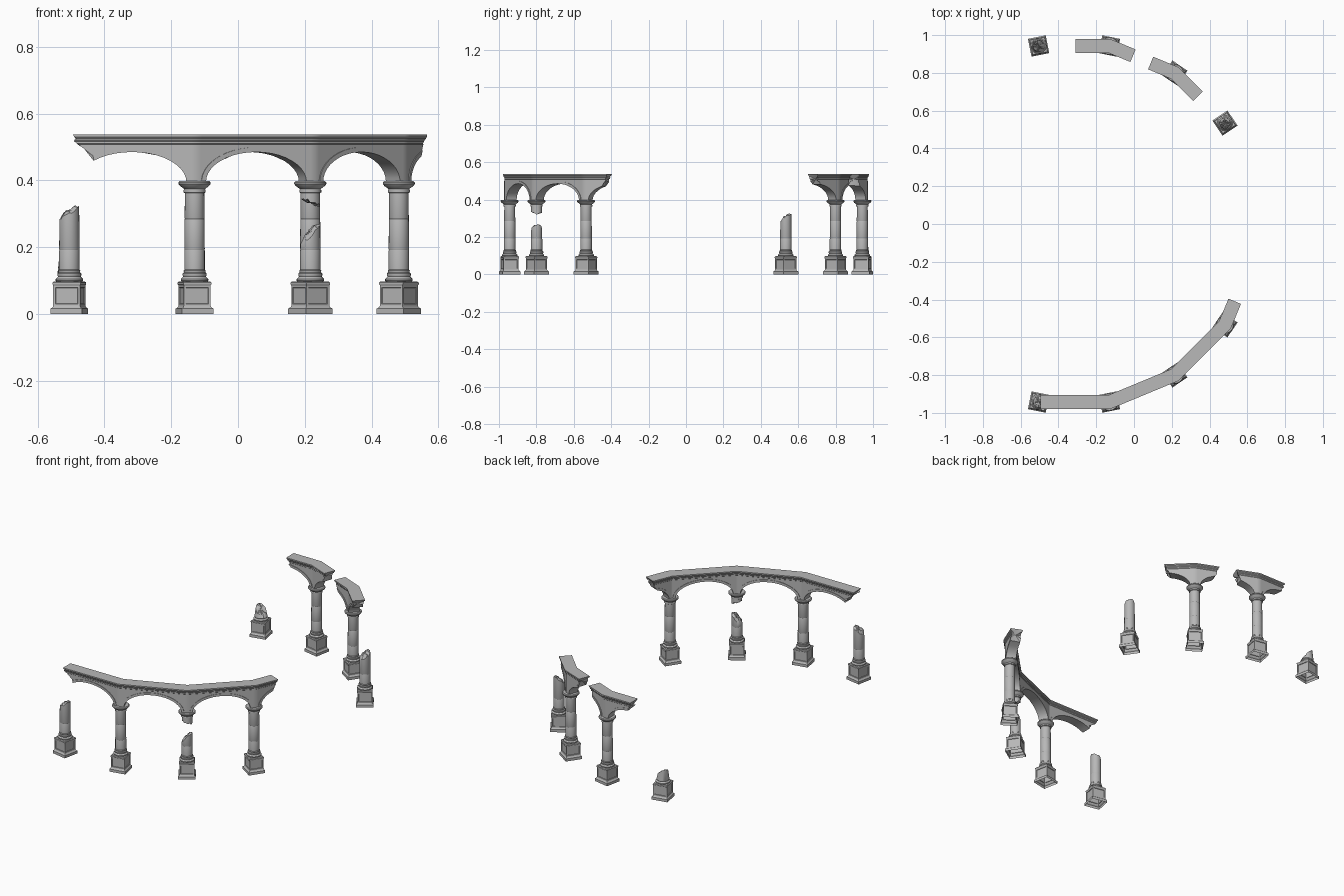
import bpy, bmesh, random
from math import sin, cos, pi, radians, sqrt
from mathutils import Vector

random.seed(4)
if "Cube" in bpy.data.objects:
    bpy.data.objects.remove(bpy.data.objects["Cube"])

stone = bpy.data.materials.new("grey_stone")
stone.use_nodes = True
GREY = (0.48, 0.48, 0.48, 1)
stone.diffuse_color = GREY
stone.node_tree.nodes["Principled BSDF"].inputs["Base Color"].default_value = GREY

RADIUS, CENTRE_X, STEP = 0.961, -0.3175, radians(22.5)
SPAN = 2 * RADIUS * sin(STEP / 2)
SPRING, TOP = 0.395, 0.537
SIDES = 24


def vertex_angle(k):
    return -pi / 2 + (k - 0.5) * STEP


def loft(name, rings, start=None, end=None, panels=False):
    """Bridge closed rings; start/end are cap centre points, or None for open."""
    bm = bmesh.new()
    vs = [[bm.verts.new(p) for p in ring] for ring in rings]
    n = len(rings[0])
    bands = []
    for a, b in zip(vs, vs[1:]):
        bands.append([bm.faces.new((a[i], a[(i + 1) % n], b[(i + 1) % n], b[i]))
                      for i in range(n)])
    for ring, tip in ((vs[0], start), (vs[-1], end)):
        if tip is not None:
            c = bm.verts.new(tip)
            for i in range(n):
                bm.faces.new((ring[i], ring[(i + 1) % n], c))
    bmesh.ops.recalc_face_normals(bm, faces=bm.faces)
    if panels:
        tall = max(bands, key=lambda f: f[0].calc_area())
        bmesh.ops.inset_individual(bm, faces=tall, thickness=0.009)
        bmesh.ops.inset_individual(bm, faces=tall, thickness=0.002, depth=-0.003)
    bmesh.ops.remove_doubles(bm, verts=bm.verts, dist=0.00005)
    mesh = bpy.data.meshes.new(name)
    bm.to_mesh(mesh)
    bm.free()
    mesh.materials.append(stone)
    obj = bpy.data.objects.new(name, mesh)
    bpy.context.collection.objects.link(obj)
    bpy.ops.object.select_all(action='DESELECT')
    obj.select_set(True)
    bpy.context.view_layer.objects.active = obj
    bpy.ops.object.shade_smooth_by_angle(angle=radians(32))
    return obj


# Pedestals: square, stepped, hollow underneath, with sunken panels
def pedestal(name, pos, angle):
    steps = [(0.048, 0), (0.048, 0.016), (0.043, 0.02), (0.041, 0.024),
             (0.041, 0.086), (0.043, 0.089), (0.043, 0.094), (0.039, 0.098)]
    rings = []
    for h, z in steps:
        rings.append([(x * h, y * h, z) for x, y in ((1, 1), (-1, 1), (-1, -1), (1, -1))])
    obj = loft(name, rings, end=(0, 0, 0.098), panels=True)
    obj.location = pos
    obj.rotation_euler.z = angle


# Column shafts: turned profile, optionally snapped off
PROFILE = [(0.038, 0.096), (0.041, 0.1), (0.041, 0.105), (0.037, 0.109), (0.034, 0.112),
           (0.036, 0.116), (0.036, 0.121), (0.032, 0.125), (0.033, 0.13), (0.0305, 0.133),
           (0.0305, 0.19), (0.0298, 0.192), (0.0305, 0.194), (0.0298, 0.283),
           (0.029, 0.285), (0.0298, 0.287), (0.029, 0.362), (0.033, 0.364),
           (0.033, 0.371), (0.031, 0.374), (0.036, 0.378), (0.043, 0.383),
           (0.048, 0.389), (0.048, 0.394), (0.044, 0.398)]


def circle(r, height):
    out = []
    for i in range(SIDES):
        t = 2 * pi * i / SIDES
        out.append(Vector((r * cos(t), r * sin(t), height(t))))
    return out


def turned(points):
    return [circle(r, lambda t, z=z: z) for r, z in points]


def fracture(mid, amp, facing, dome):
    """Ragged sloping break: outer ring, inner ring and centre point."""
    face = radians(facing)
    outer = circle(0.0295, lambda t: mid + amp * cos(t - face) + random.uniform(-0.005, 0.005))
    inner = circle(0.017, lambda t: mid + 0.6 * amp * cos(t - face) + dome
                   + random.uniform(-0.005, 0.005))
    return outer, inner, Vector((0, 0, mid + dome))


def shaft(name, pos, snap=None):
    if snap is None:
        obj = loft(name, turned(PROFILE), (0, 0, 0.096), (0, 0, 0.398))
    else:
        outer, inner, tip = fracture(*snap)
        low = min(p.z for p in outer)
        keep = [p for p in PROFILE if p[1] < low - 0.002]
        obj = loft(name, turned(keep) + [outer, inner], (0, 0, 0.096), tip)
    obj.location = pos


def hanging_capital(name, pos, snap):
    outer, inner, tip = fracture(*snap)
    keep = [p for p in PROFILE if p[1] > 0.36]
    obj = loft(name, [inner, outer] + turned(keep), tip, (0, 0, 0.398))
    obj.location = pos


# Arcade: one moulded section swept along the polygon, underside following the arches
def arch_height(s, grow):
    t = (s - SPAN / 2) / (0.163 + grow)
    return SPRING + (0.09 + grow) * sqrt(max(0, 1 - t * t))


def half_section(u):
    s = (u % 1) * SPAN
    lo, hi = arch_height(s, 0), arch_height(s, 0.014)
    return [(0.030, lo), (0.030, hi), (0.027, hi), (0.027, 0.508), (0.029, 0.510),
            (0.029, 0.517), (0.032, 0.521), (0.032, 0.525), (0.036, 0.530), (0.036, TOP)]


def place(u, d, z, mirror):
    k = int(u // 1)
    s = (u - k) * SPAN
    a, b = vertex_angle(k), vertex_angle(k + 1)
    p = Vector((cos(a), sin(a), 0)) * RADIUS
    along = (Vector((cos(b), sin(b), 0)) * RADIUS - p).normalized()
    if s < 1e-6:
        out = Vector((cos(a), sin(a), 0)) / cos(STEP / 2)
    else:
        out = Vector((along.y, -along.x, 0))
    p = p + along * s + out * d
    return Vector((p.x + CENTRE_X, p.y * mirror, z))


def section(u, mirror, broken=0):
    half = half_section(u)
    count = len(half)
    ring = []
    for side in (1, -1):
        for i in (range(count) if side == 1 else reversed(range(count))):
            d, z = half[i]
            v = u
            if broken:
                back = 0.45 * (TOP - z) + random.uniform(-0.007, 0.007) * (z < 0.53)
                v = u - broken * back / SPAN
                z = half_section(v)[i][1]
            ring.append(place(v, side * d, z, mirror))
    return ring


def arcade(name, u0, u1, mirror):
    offsets = [0, 0.0095, 0.011, 0.014, 0.019]
    offsets += [SPAN / 2 - 0.163 * cos(pi * i / 20) for i in range(21)]
    offsets += [SPAN - s for s in (0.019, 0.014, 0.011, 0.0095)]
    margin = 0.055 / SPAN
    rings = [section(u0, mirror, -1)]
    for k in range(4):
        for s in offsets:
            u = k + s / SPAN
            if u0 + margin < u < u1 - margin:
                rings.append(section(u, mirror))
    rings.append(section(u1, mirror, 1))
    tips = [place(u, 0, 0.508, mirror) for u in (u0 + 0.06, u1 - 0.06)]
    loft(name, rings, *tips)


# Snapped shafts: (mean height, slope, facing direction, dome)
SNAPPED = {("front", 0): (0.303, 0.018, 10, 0.008),
           ("front", 2): (0.238, 0.030, 10, 0.012),
           ("back", 0): (0.152, 0.028, 150, 0.004),
           ("back", 3): (0.300, 0.022, 60, 0.010)}

for row, mirror in (("front", 1), ("back", -1)):
    for k in range(4):
        a = vertex_angle(k) * mirror
        pos = (CENTRE_X + RADIUS * cos(a), RADIUS * sin(a), 0)
        pedestal(f"{row}_pedestal_{k + 1}", pos, a)
        shaft(f"{row}_column_{k + 1}", pos, SNAPPED.get((row, k)))
        if (row, k) == ("front", 2):
            hanging_capital("front_hanging_capital", pos, (0.337, 0.012, 180, -0.004))

arcade("front_arcade", 0.03, 3.36, 1)
arcade("back_arcade_left", 0.52, 1.36, -1)
arcade("back_arcade_right", 1.63, 2.46, -1)
